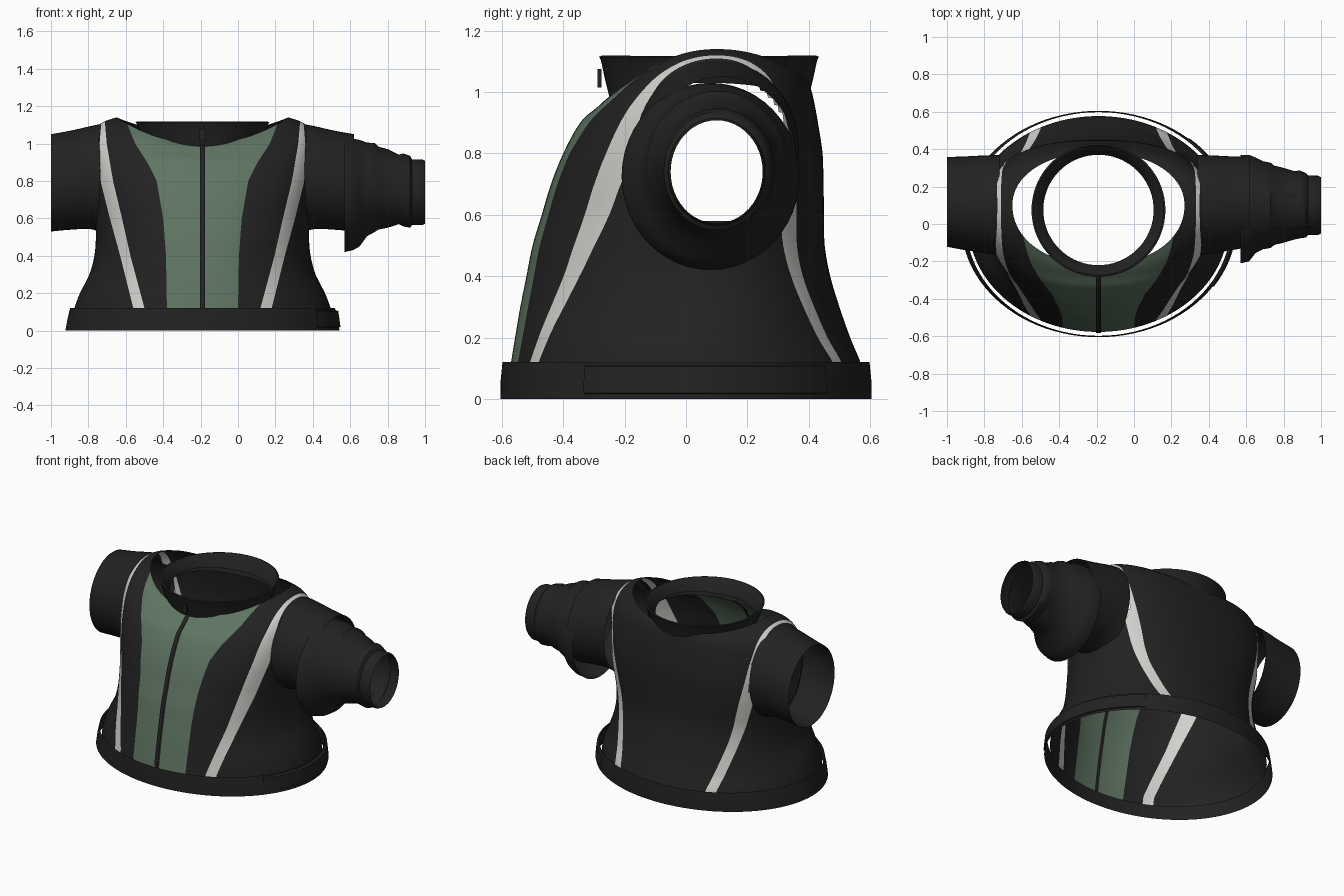
import bpy, bmesh, math
from mathutils import Vector

if "Cube" in bpy.data.objects:
    bpy.data.objects.remove(bpy.data.objects["Cube"])

CX = -0.19  # centre line of the body


def material(name, rgb):
    m = bpy.data.materials.new(name)
    m.diffuse_color = (*rgb, 1)
    m.use_nodes = True
    m.node_tree.nodes["Principled BSDF"].inputs["Base Color"].default_value = m.diffuse_color
    return m


DARK = material("charcoal", (0.016, 0.016, 0.016))
GREEN = material("muted green", (0.115, 0.18, 0.125))
WHITE = material("off white", (0.64, 0.63, 0.60))


def catmull(rows, steps):
    """Smoothly resample a list of tuples."""
    out = []
    for i in range(len(rows) - 1):
        p = [rows[max(0, min(len(rows) - 1, i + k))] for k in (-1, 0, 1, 2)]
        for s in range(steps):
            t = s / steps
            out.append(tuple(0.5 * (2*b + (c-a)*t + (2*a-5*b+4*c-d)*t*t + (3*b-a-3*c+d)*t**3)
                             for a, b, c, d in zip(*p)))
    return out + [rows[-1]]


def lerp(table, z):
    for (z0, v0), (z1, v1) in zip(table, table[1:]):
        if z <= z1:
            return v0 + (v1 - v0) * max(0, (z - z0) / (z1 - z0))
    return table[-1][1]


def loft(rings, closed=True):
    bm = bmesh.new()
    vs = [[bm.verts.new(p) for p in r] for r in rings]
    n = len(rings[0])
    for a, b in zip(vs, vs[1:]):
        for i in range(n if closed else n - 1):
            j = (i + 1) % n
            bm.faces.new((a[i], a[j], b[j], b[i]))
    return bm


def finish(name, bm, mats=(DARK,), x=CX, angle=40, outward=True):
    bmesh.ops.recalc_face_normals(bm, faces=bm.faces)
    if outward:
        mid = sum((v.co for v in bm.verts), Vector()) / len(bm.verts)
        if sum(f.normal.dot(f.calc_center_median() - mid) * f.calc_area() for f in bm.faces) < 0:
            bmesh.ops.reverse_faces(bm, faces=bm.faces)
    me = bpy.data.meshes.new(name)
    bm.to_mesh(me)
    bm.free()
    for m in mats:
        me.materials.append(m)
    ob = bpy.data.objects.new(name, me)
    ob.location.x = x
    bpy.context.collection.objects.link(ob)
    bpy.ops.object.select_all(action='DESELECT')
    ob.select_set(True)
    bpy.context.view_layer.objects.active = ob
    bpy.ops.object.shade_smooth_by_angle(angle=math.radians(angle))
    return ob


# Torso: half width, front y, back y, front z, side z, back z, centre y, squareness
BODY = catmull([
    (.695, -.577, .577, .07, .07, .07, 0, 2.0),
    (.685, -.570, .568, .12, .12, .12, 0, 2.0),
    (.655, -.557, .535, .20, .20, .20, 0, 2.0),
    (.605, -.540, .500, .30, .30, .30, .03, 2.1),
    (.578, -.520, .470, .40, .40, .40, .05, 2.2),
    (.570, -.500, .452, .50, .50, .50, .07, 2.3),
    (.575, -.470, .450, .60, .60, .60, .09, 2.4),
    (.585, -.440, .448, .70, .70, .70, .10, 2.5),
    (.600, -.400, .445, .80, .82, .80, .10, 2.5),
    (.610, -.345, .430, .90, .95, .90, .10, 2.4),
    (.595, -.290, .415, .95, 1.05, .98, .10, 2.3),
    (.540, -.250, .400, .985, 1.11, 1.03, .10, 2.2),
    (.460, -.220, .385, 1.0, 1.14, 1.05, .10, 2.1)], 5)

SEG = 64
rings = []
for a, yf, yb, zf, zs, zb, yc, n in BODY:
    ring = []
    for i in range(SEG + 1):
        t = math.pi * (i / SEG - 0.5)
        c, s = max(0, math.cos(t)), math.sin(t)
        if i in (0, SEG):
            c = 0
        depth = (yb - yc) if s > 0 else (yc - yf)
        z = zs * c * c + (zb if s > 0 else zf) * (1 - c * c)
        ring.append((a * c ** (2/n), yc + depth * math.copysign(abs(s) ** (2/n), s), z))
    rings.append(ring)
bm = loft(rings, closed=False)

# Colour borders as distance from the centre line by height
SEAM = [(0, .013), (2, .013)]
PANEL = [(0, .188), (.4, .195), (.6, .21), (.8, .245), (.9, .295), (1.0, .36), (1.1, .40)]
IN = [(.12, .31), (.4, .385), (.6, .43), (.8, .478), (1.0, .512), (1.12, .522)]
OUT = [(.12, .37), (.4, .44), (.6, .495), (.8, .545), (1.0, .55), (1.12, .54)]
for table in (SEAM, PANEL, IN, OUT):
    for v in bm.verts:
        v.co.x -= lerp(table, v.co.z)
    bmesh.ops.bisect_plane(bm, geom=bm.verts[:] + bm.edges[:] + bm.faces[:], dist=1e-5,
                           plane_co=(0, 0, 0), plane_no=(1, 0, 0))
    for v in bm.verts:
        v.co.x += lerp(table, v.co.z)
holes = []
for f in bm.faces:
    x, y, z = f.calc_center_median()
    if lerp(IN, z) < x < lerp(OUT, z):
        f.material_index = 2
    elif y < .1 and lerp(SEAM, z) < x < lerp(PANEL, z):
        f.material_index = 1
    # armhole
    if x > .5 and ((y - .1) / .235) ** 2 + ((z - .815) / .245) ** 2 < 1:
        holes.append(f)
bmesh.ops.delete(bm, geom=holes, context='FACES')
for v in bm.verts:
    if abs(v.co.x) < 1e-4:
        v.co.x = 0
bmesh.ops.recalc_face_normals(bm, faces=bm.faces)
torso = finish("torso", bm, (DARK, GREEN, WHITE), angle=60)
mirror = torso.modifiers.new("Mirror", 'MIRROR')
mirror.use_clip = True

# Front zip strip
strip = [[(sx * .013, r[1] - .014, r[3]) for sx in (-1, 1)] for r in BODY[5:]]
finish("zip_strip", loft(strip, closed=False), outward=False)


def tube(name, rows, x=0.0, count=48):
    """Sleeve rings: x, centre y, centre z, radius y, radius z."""
    rs = [[(px, yc + ry * math.cos(2*math.pi*i/count), zc + rz * math.sin(2*math.pi*i/count))
           for i in range(count)] for px, yc, zc, ry, rz in rows]
    return finish(name, loft(rs), x=x)


# Short sleeves on both sides
for side, name in ((-1, "left_short_sleeve"), (1, "right_short_sleeve")):
    rows = [(.53, .10, .815, .268, .292), (.60, .105, .818, .262, .275),
            (.70, .11, .805, .252, .265), (.81, .118, .79, .24, .26)]
    tube(name, [(side * r[0], *r[1:]) for r in catmull(rows, 3)], x=CX)

# Tapering lower sleeve with flared top and folded cuff
tube("lower_sleeve", [
    (.57, .08, .725, .29, .305), (.615, .085, .728, .285, .298), (.65, .10, .735, .255, .285),
    (.69, .10, .755, .235, .250), (.73, .10, .765, .228, .238), (.75, .10, .762, .212, .222),
    (.80, .10, .760, .200, .210), (.86, .10, .755, .182, .186), (.885, .105, .752, .182, .195),
    (.92, .10, .742, .172, .192), (.93, .10, .740, .160, .176), (.985, .10, .740, .158, .176),
    (1.0, .10, .740, .150, .168)])


def band(name, rows, start, end, count, closed):
    """Elliptical strip: half width, half depth, z."""
    span = end - start
    rs = [[(a * math.cos(start + span*i/count), b * math.sin(start + span*i/count), z)
           for i in range(count if closed else count + 1)] for a, b, z in rows]
    finish(name, loft(rs, closed), outward=closed)


# Hem band and the side tab on it
band("hem", [(.733, .605, 0), (.722, .604, .06), (.708, .598, .12)], 0, 2*math.pi, 96, True)
band("hem_tab", [(.728, .600, .015), (.738, .609, .02), (.726, .607, .105), (.710, .600, .11)],
     -.58, .85, 24, False)

# Collar: radius and height, dipping at the front and back
PROFILE = [(.325, 0), (.338, .4), (.352, .9), (.358, 1), (.348, 1.03), (.32, .8), (.295, .35)]
rings = []
for r, h in PROFILE:
    ring = []
    for i in range(72):
        t = 2 * math.pi * i / 72
        low = 1.03 - .045 * math.sin(t) ** 2
        ring.append((r * math.cos(t), .075 + r * math.sin(t), low + (1.115 - low) * h))
    rings.append(ring)
finish("collar", loft(rings))

# Small zip pull at the collar
bm = bmesh.new()
bmesh.ops.create_cube(bm, size=1)
for v in bm.verts:
    v.co = (v.co.x * .03, v.co.y * .012 - .282, v.co.z * .06 + 1.045)
finish("zip_pull", bm)
